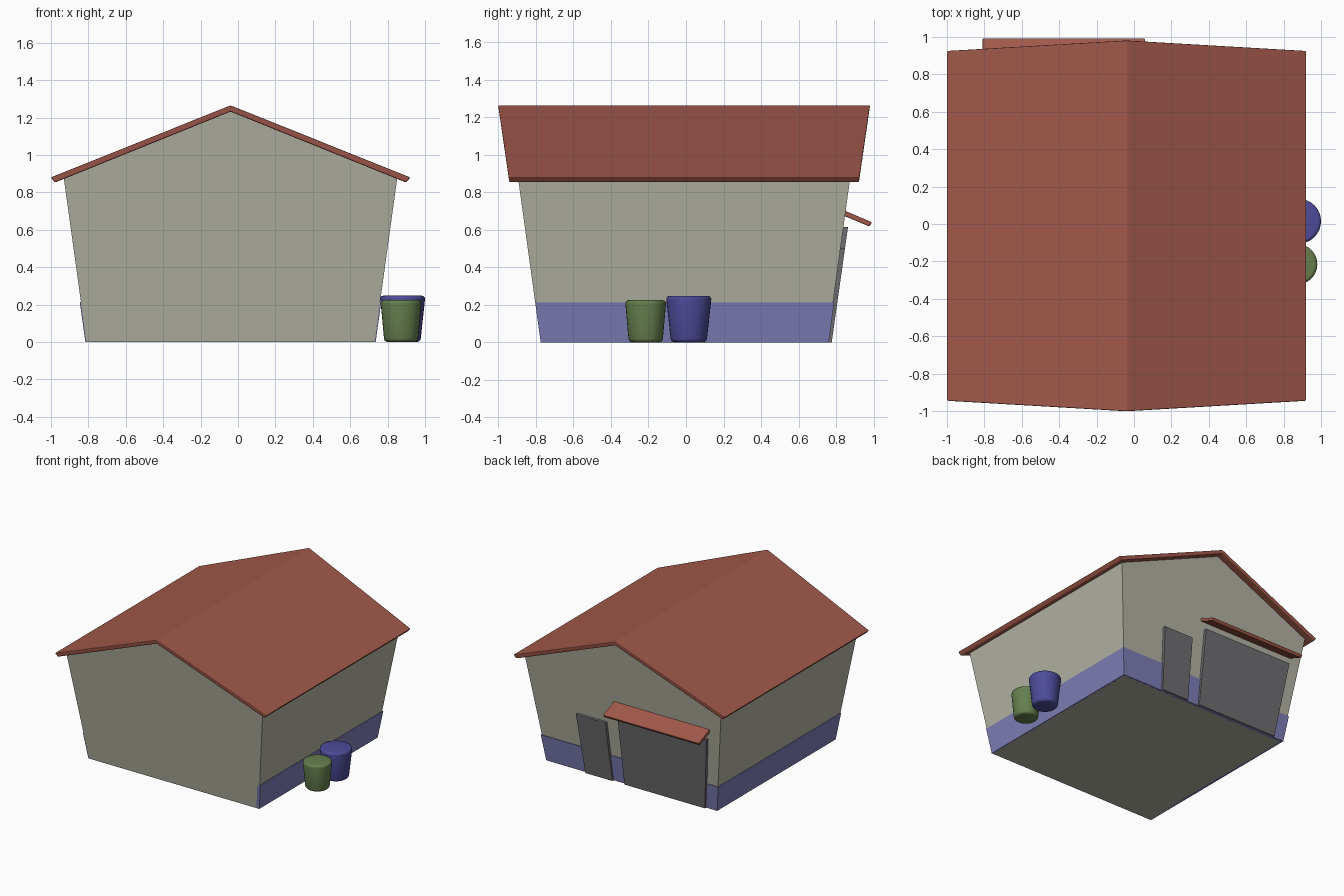
import bpy, bmesh
from math import radians

if "Cube" in bpy.data.objects:
    bpy.data.objects.remove(bpy.data.objects["Cube"])

CX, CY = -0.04, -0.01      # centre of the building
FLARE = 0.18               # outward lean of the whole building per unit height


def material(name, rgb):
    m = bpy.data.materials.new(name)
    m.diffuse_color = (*rgb, 1)
    m.use_nodes = True
    m.node_tree.nodes["Principled BSDF"].inputs["Base Color"].default_value = m.diffuse_color
    return m


WALL = material("plaster", (0.45, 0.45, 0.37))
ROOF = material("roof_tile", (0.36, 0.10, 0.07))
SKIRT = material("skirt_blue", (0.21, 0.21, 0.48))
DOOR = material("door_grey", (0.16, 0.16, 0.17))
BLUE = material("barrel_blue", (0.075, 0.07, 0.32))
GREEN = material("barrel_green", (0.13, 0.21, 0.075))


def finish(name, bm, mat, bevel=0.0):
    bmesh.ops.recalc_face_normals(bm, faces=bm.faces)
    me = bpy.data.meshes.new(name)
    bm.to_mesh(me)
    bm.free()
    me.materials.append(mat)
    ob = bpy.data.objects.new(name, me)
    bpy.context.collection.objects.link(ob)
    if bevel:
        b = ob.modifiers.new("bevel", "BEVEL")
        b.width, b.segments = bevel, 2
    return ob


def prism(name, profile, axis, a, b, mat, bevel=0.0, flare=True):
    """Extrude a profile: axis 'y' takes (x, z) points, axis 'x' takes (y, z)."""
    bm = bmesh.new()
    place = (lambda p, t: (p[0], t, p[1])) if axis == "y" else (lambda p, t: (t, p[0], p[1]))
    face = bm.faces.new([bm.verts.new(place(p, a)) for p in profile])
    ext = bmesh.ops.extrude_face_region(bm, geom=[face])["geom"]
    for v in ext:
        if isinstance(v, bmesh.types.BMVert):
            setattr(v.co, axis, b)
    if flare:
        for v in bm.verts:
            f = 1 + FLARE * v.co.z
            v.co.x = CX + v.co.x * f
            v.co.y = CY + v.co.y * f
    return finish(name, bm, mat, bevel)


def rect(u0, u1, z0, z1):
    return [(u0, z0), (u1, z0), (u1, z1), (u0, z1)]


# Gabled body, leaning outwards
prism("walls", [(-0.77, 0), (0.77, 0), (0.77, 0.88), (0, 1.235), (-0.77, 0.88)],
      "y", -0.765, 0.765, WALL)

# Gable roof slab
prism("roof", [(0, 1.265), (0.83, 0.88), (0.813, 0.853), (0, 1.232), (-0.813, 0.853), (-0.83, 0.88)],
      "y", -0.808, 0.808, ROOF, 0.006)

# Painted skirt on the sides and the back
for side, s in (("left", -1), ("right", 1)):
    prism("skirt_" + side, rect(s * 0.75, s * 0.776, 0, 0.213), "y", -0.765, 0.771, SKIRT)
prism("skirt_back", rect(0.75, 0.771, 0, 0.213), "x", -0.774, 0.774, SKIRT)

# Doors in the back wall
prism("large_door", rect(0.75, 0.787, 0, 0.615), "x", -0.675, 0.055, DOOR)
prism("small_door", rect(0.75, 0.787, 0, 0.5), "x", 0.165, 0.41, DOOR)

# Sloped canopy over the large door
prism("canopy", [(0.82, 0.713), (0.993, 0.640), (0.978, 0.618), (0.82, 0.684)],
      "x", -0.81, 0.06, ROOF, 0.005, flare=False)


# Barrels beside the right wall, wider at the top with rounded rims
def barrel(name, x, y, r_low, r_top, h, mat, n=32):
    bm = bmesh.new()
    bmesh.ops.create_cone(bm, cap_ends=True, segments=n, radius1=r_low, radius2=r_top, depth=h)
    bmesh.ops.translate(bm, verts=bm.verts, vec=(x, y, h / 2))
    rims = [e for e in bm.edges if any(len(f.verts) > 4 for f in e.link_faces)]
    bmesh.ops.bevel(bm, geom=rims, offset=0.02, segments=4, profile=0.5, affect="EDGES")
    ob = finish(name, bm, mat)
    bpy.ops.object.select_all(action="DESELECT")
    ob.select_set(True)
    bpy.context.view_layer.objects.active = ob
    bpy.ops.object.shade_smooth_by_angle(angle=radians(40))


barrel("blue_barrel", 0.88, 0.015, 0.095, 0.122, 0.248, BLUE)
barrel("green_barrel", 0.872, -0.215, 0.09, 0.11, 0.225, GREEN)
